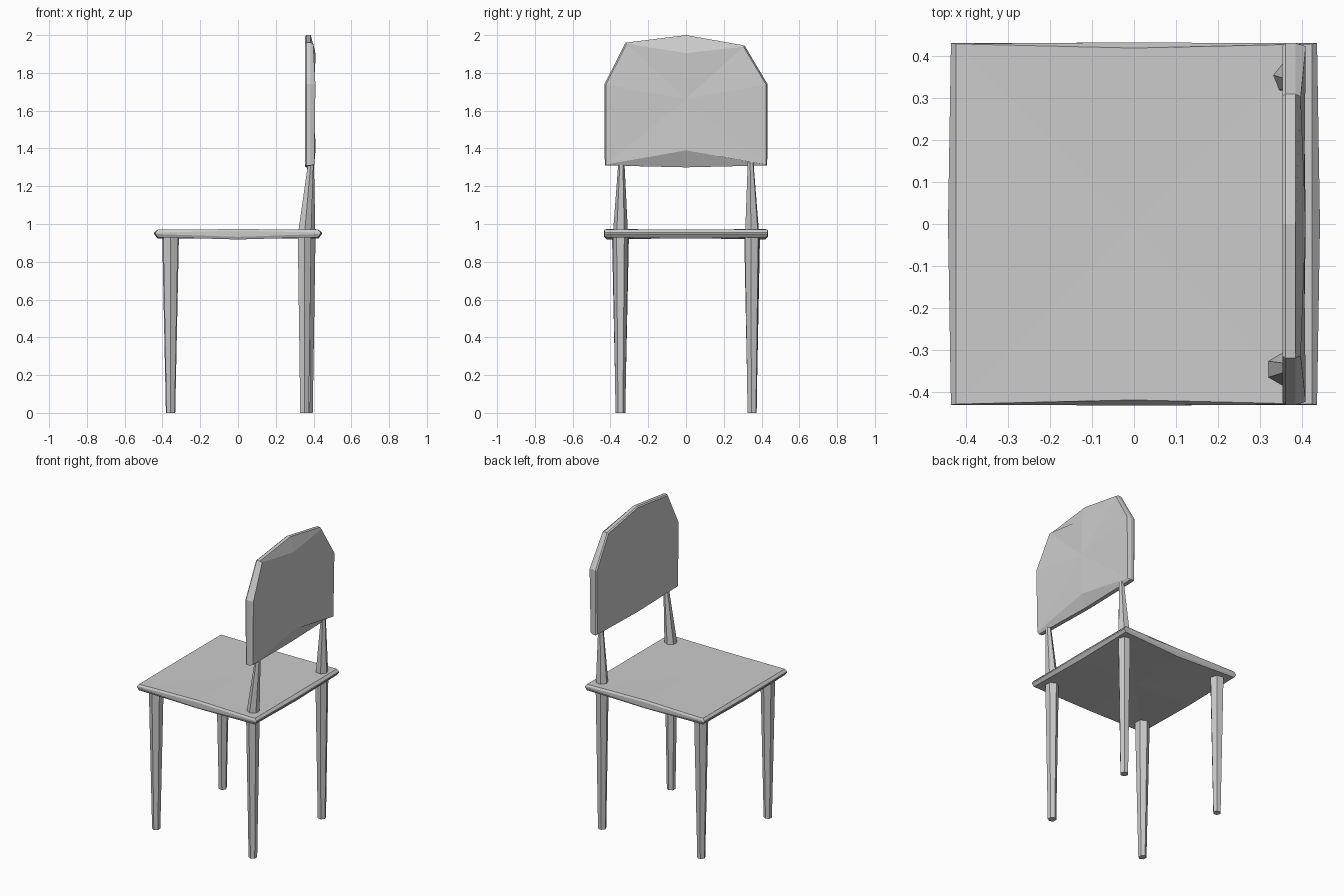
import bpy, bmesh, math
from mathutils import Vector

cube = bpy.data.objects.get("Cube")
if cube:
    bpy.data.objects.remove(cube, do_unlink=True)

grey = bpy.data.materials.new("plain grey")
grey.use_nodes = True
colour = (0.6, 0.6, 0.6, 1)
grey.diffuse_color = colour
grey.node_tree.nodes["Principled BSDF"].inputs["Base Color"].default_value = colour


def skin(name, loops):
    """Join closed loops of points into a flat-shaded solid with fanned caps."""
    bm = bmesh.new()
    rings = [[bm.verts.new(p) for p in loop] for loop in loops]
    n = len(rings[0])
    for a, b in zip(rings, rings[1:]):
        for i in range(n):
            j = (i + 1) % n
            bm.faces.new((a[i], a[j], b[j], b[i]))
    for ring in (rings[0], rings[-1]):
        centre = bm.verts.new(sum((v.co for v in ring), Vector()) / n)
        for i in range(n):
            bm.faces.new((ring[i], ring[(i + 1) % n], centre))
    bmesh.ops.recalc_face_normals(bm, faces=bm.faces)
    mesh = bpy.data.meshes.new(name)
    bm.to_mesh(mesh)
    bm.free()
    mesh.materials.append(grey)
    obj = bpy.data.objects.new(name, mesh)
    bpy.context.collection.objects.link(obj)
    return obj


def seat_loop(cx, cy, cz, mx, mxz, my, myz):
    """Eight points: corners, middles of the x edges, middles of the y edges."""
    return [(cx, -cy, cz), (mx, 0, mxz), (cx, cy, cz), (0, my, myz),
            (-cx, cy, cz), (-mx, 0, mxz), (-cx, -cy, cz), (0, -my, myz)]


# Seat: thin slab with a ridged rim and slightly bowed edges
skin("seat", [
    seat_loop(0.425, 0.43, 0.93, 0.425, 0.922, 0.42, 0.918),
    seat_loop(0.437, 0.432, 0.947, 0.444, 0.947, 0.433, 0.932),
    seat_loop(0.437, 0.432, 0.955, 0.444, 0.955, 0.433, 0.964),
    seat_loop(0.425, 0.43, 0.97, 0.425, 0.971, 0.42, 0.973),
])


def ring(x, y, z, r, turn):
    return [(x + r * math.cos(turn + k * math.pi / 3),
             y + r * math.sin(turn + k * math.pi / 3), z) for k in range(6)]


# Legs: tapered six-sided posts; the rear ones continue up as back posts
for side, y, rear_x, turn in (("right", -0.347, 0.352, math.pi / 2),
                              ("left", 0.35, 0.37, math.pi / 3.5)):
    skin("front_leg_" + side, [ring(-0.357, y, 0, 0.025, turn),
                               ring(-0.357, y, 0.945, 0.045, turn)])
    skin("rear_leg_" + side, [ring(rear_x, y, 0, 0.026, turn),
                              ring(rear_x, y, 0.945, 0.041, turn)])
    skin("back_post_" + side, [ring(rear_x, y, 0.945, 0.04, turn),
                               ring(0.386, math.copysign(0.342, y), 1.33, 0.016, turn)])

# Backrest: arched panel, chamfered deeply at the rear top and bottom middles
outline = [(-0.43, 1.31), (-0.432, 1.74), (-0.32, 1.96), (0, 2.0),
           (0.31, 1.945), (0.432, 1.74), (0.43, 1.31), (0, 1.30)]


def panel_loop(x, inset, top_z=None, bottom_z=None, top_x=None):
    points = []
    for y, z in outline:
        px = x
        if z > 1.9 and top_x:
            px = top_x
        elif z < 1.4:
            px = x - 0.006 if top_x else x
        new_z = 1.6 + (z - 1.6) * (1 - inset)
        if y == 0 and top_z:
            new_z = top_z if z > 1.6 else bottom_z
            px = x
        points.append((px, y * (1 - inset), new_z))
    return points


skin("backrest", [
    panel_loop(0.354, 0.015),
    panel_loop(0.362, 0),
    panel_loop(0.385, 0),
    panel_loop(0.41, 0.018, 1.905, 1.39, 0.398),
])
